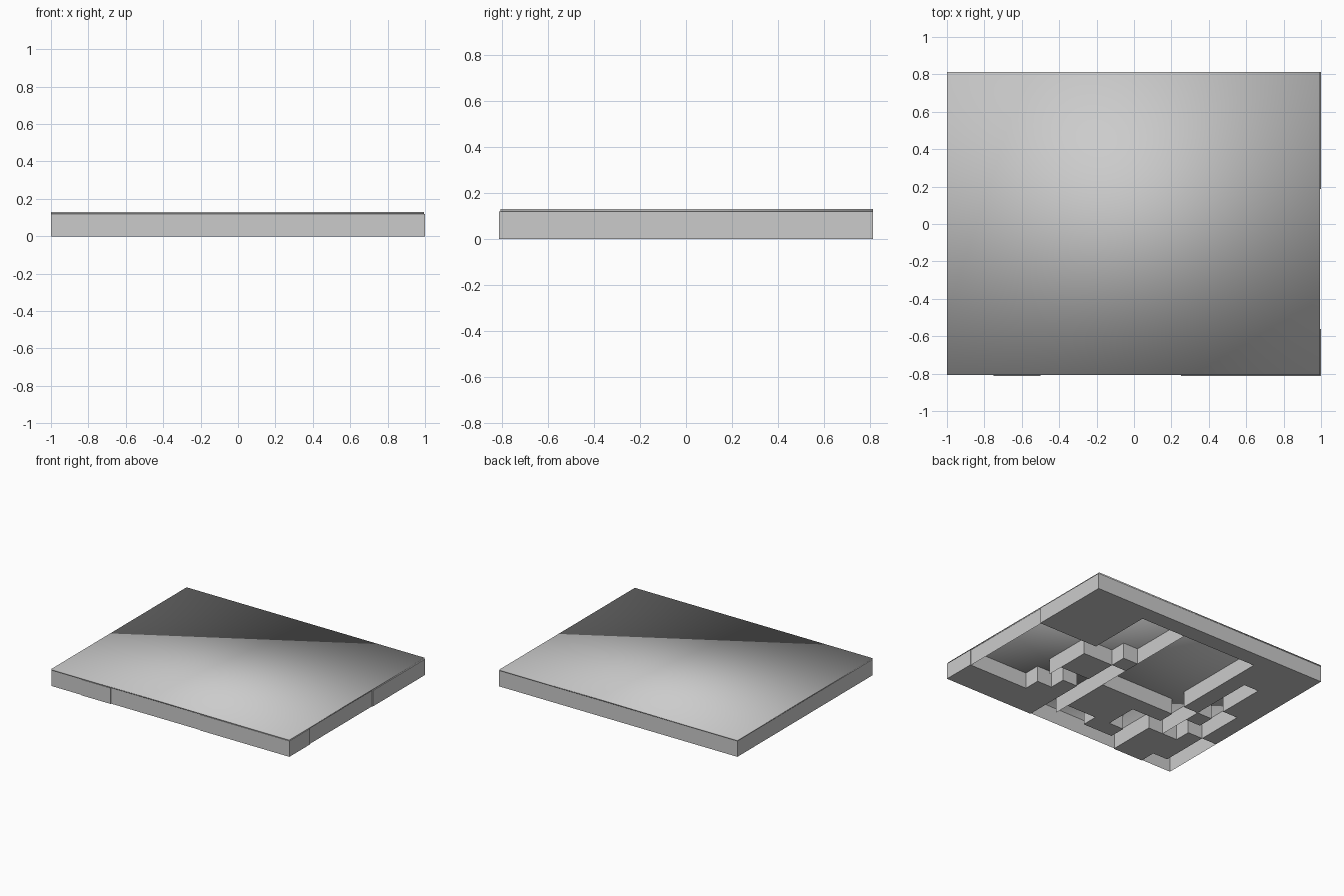
import bpy, bmesh

if "Cube" in bpy.data.objects:
    bpy.data.objects.remove(bpy.data.objects["Cube"])

# Grid of 16 x 13 cells seen from below: solid cells with carved rooms and corridors
NX, NY, C, H = 16, 13, 0.125, 0.12
X0, Y0, X1, Y1 = -1.0, -0.8125, 1.0, 0.8125
GAP = 0.006

# carved areas as (i0, j0, i1, j1)
ROOMS = [(12, 2, 16, 8), (9, 8, 12, 12), (4, 5, 9, 12), (4, 2, 6, 4)]
CORRIDORS = [(10, 7, 12, 8), (11, 3, 12, 5), (10, 4, 11, 5), (9, 0, 10, 7),
             (4, 0, 10, 1), (7, 1, 9, 2), (4, 1, 5, 2), (3, 3, 4, 6),
             (2, 3, 3, 5), (1, 4, 2, 7), (2, 6, 3, 10), (0, 0, 1, 4), (1, 0, 2, 1)]
carved = {(i, j) for a, b, c, d in ROOMS + CORRIDORS
          for i in range(a, c) for j in range(b, d)}
SIDES = [((1, 0), (1, 0), (1, 1)), ((-1, 0), (0, 1), (0, 0)),
         ((0, 1), (1, 1), (0, 1)), ((0, -1), (0, 0), (1, 0))]


def pt(i, j):
    return X0 + i * C, Y0 + j * C


def finish(bm, name, merge=True):
    if merge:
        bmesh.ops.remove_doubles(bm, verts=bm.verts, dist=1e-4)
    me = bpy.data.meshes.new(name)
    bm.to_mesh(me)
    bm.free()
    ob = bpy.data.objects.new(name, me)
    bpy.context.collection.objects.link(ob)
    return ob


def wall(bm, p, q):
    bm.faces.new([bm.verts.new((*p, 0)), bm.verts.new((*q, 0)),
                  bm.verts.new((*q, H)), bm.verts.new((*p, H))])


# solid rock: underside, top and every wall facing a carved cell or the outside
bm = bmesh.new()
for i in range(NX):
    for j in range(NY):
        if (i, j) in carved:
            continue
        ring = [pt(i, j), pt(i + 1, j), pt(i + 1, j + 1), pt(i, j + 1)]
        bm.faces.new([bm.verts.new((*p, 0)) for p in reversed(ring)])
        bm.faces.new([bm.verts.new((*p, H)) for p in ring])
        for (dx, dy), p, q in SIDES:
            n = (i + dx, j + dy)
            if n in carved or not (0 <= n[0] < NX and 0 <= n[1] < NY):
                wall(bm, pt(i + p[0], j + p[1]), pt(i + q[0], j + q[1]))
bmesh.ops.remove_doubles(bm, verts=bm.verts, dist=1e-4)
bmesh.ops.dissolve_limit(bm, angle_limit=0.01, verts=bm.verts, edges=bm.edges)
finish(bm, "rock_base")

# thin partitions between touching rooms
bm = bmesh.new()
for a, b0, b1 in [(9, 1, 12), (12, 4, 5), (3, 3, 5)]:
    wall(bm, pt(a, b0), pt(a, b1))
finish(bm, "partitions")

# thin outer walls where rooms reach the rim, set back a little at front and right
bm = bmesh.new()
yf, xr = Y0 + GAP, X1 - GAP
for a0, a1 in [(0, 2), (4, 10)]:
    wall(bm, (pt(a0, 0)[0], yf), (pt(a1, 0)[0], yf))
wall(bm, (xr, pt(0, 2)[1]), (xr, pt(0, 8)[1]))
wall(bm, (X0, pt(0, 4)[1]), (X0, yf))
finish(bm, "outer_walls")

# thin slab covering everything
bm = bmesh.new()
bmesh.ops.create_cube(bm, size=1)
lo, hi = (X0, yf, H), (xr, Y1, H + 0.01)
for v in bm.verts:
    v.co = [hi[k] if v.co[k] > 0 else lo[k] for k in range(3)]
for f in bm.faces:
    f.smooth = True
finish(bm, "cover_slab")
